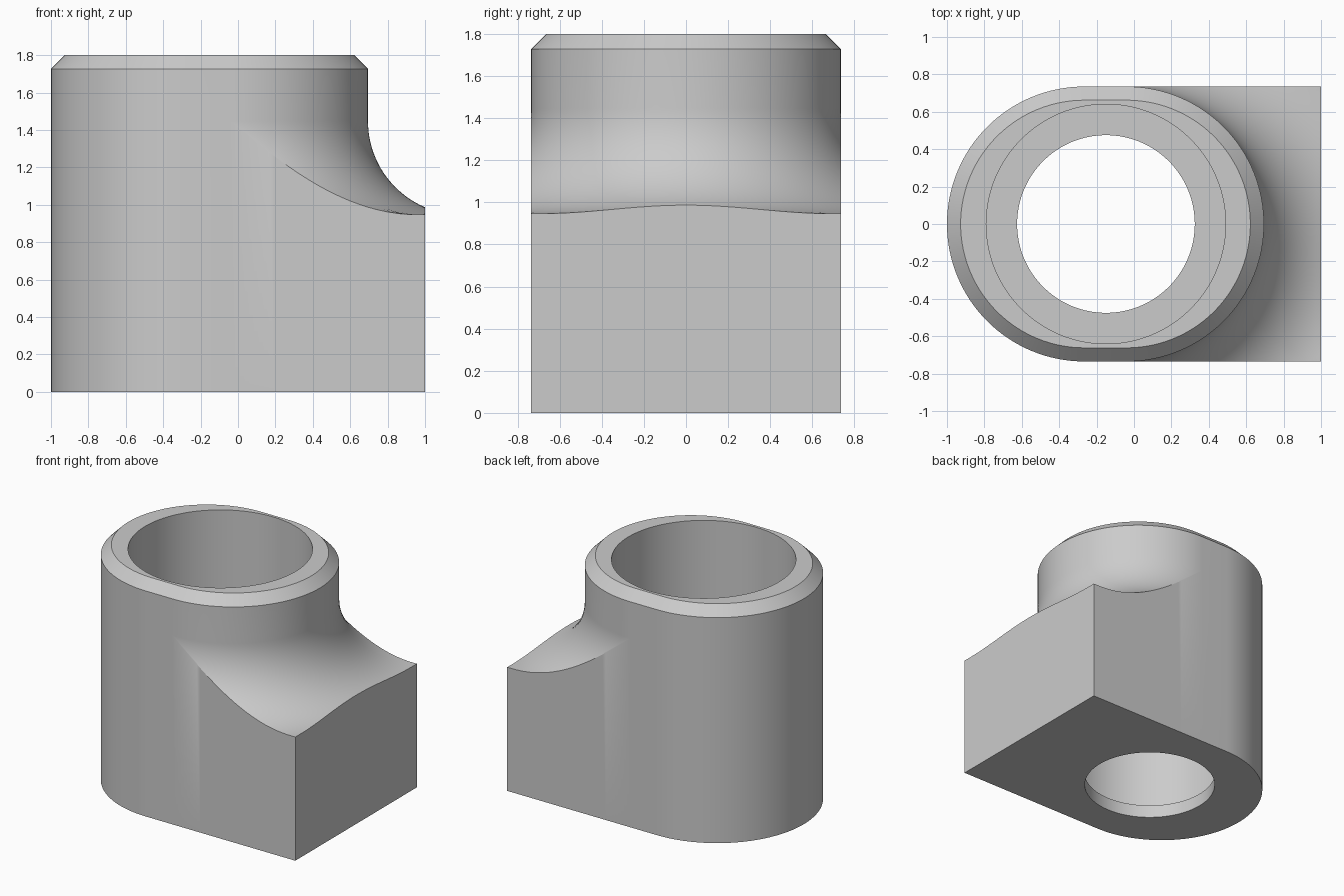
import bpy, bmesh
from math import pi, sin, cos, atan2, acos, hypot

cube = bpy.data.objects.get("Cube")
if cube:
    bpy.data.objects.remove(cube, do_unlink=True)

# Main dimensions
W = 0.735              # half width and radius of the rounded ends
HEIGHT, CHAMFER = 1.8, 0.073
LEFT_X, RIGHT_X, BORE_X = -0.265, -0.04, -0.15
BLOCK_END = 1.0
FILLET, SHELF_Z = 0.5, 0.947
BORE_R, HOLE_R, LIP_Z = 0.64, 0.475, 0.1
ARC_STEPS = 20


def spread(a, b, n):
    return [a + (b - a) * i / n for i in range(n + 1)]


def section(angle, centre, reach):
    """Closed wall section at one angle: chamfer, wall, fillet, base, stepped bore."""
    outer = [(W - CHAMFER, HEIGHT), (W, HEIGHT - CHAMFER)]
    sweep = acos(max(0.0, 1 - (reach - W) / FILLET))
    for i in range(ARC_STEPS + 1):
        t = sweep * i / ARC_STEPS
        outer.append((W + FILLET * (1 - cos(t)), SHELF_Z + FILLET * (1 - sin(t))))
    outer += [(reach, outer[-1][1]), (reach, 0)]
    inner = [(HOLE_R, 0), (HOLE_R, LIP_Z), (BORE_R, LIP_Z), (BORE_R, HEIGHT)]
    c, s = cos(angle), sin(angle)
    return ([(centre + r * c, r * s, z) for r, z in outer]
            + [(BORE_X + r * c, r * s, z) for r, z in inner])


# Sections around the square block end, with one exactly at each corner
corner = atan2(W, BLOCK_END - RIGHT_X)
angles = (spread(-pi / 2, -corner, 28) + spread(-corner, corner, 36)[1:]
          + spread(corner, pi / 2, 28)[1:])
sections = []
for a in angles:
    reach = min((BLOCK_END - RIGHT_X) / max(cos(a), 1e-6), W / max(abs(sin(a)), 1e-6))
    sections.append(section(a, RIGHT_X, max(reach, W)))
# Sections around the plain rounded end
sections += [section(a, LEFT_X, W) for a in spread(pi / 2, 3 * pi / 2, 64)]

# Bridge neighbouring sections into one closed body
bm = bmesh.new()
rings = [[bm.verts.new(p) for p in sec] for sec in sections]
for i, ring in enumerate(rings):
    following = rings[(i + 1) % len(rings)]
    for j in range(len(ring)):
        k = (j + 1) % len(ring)
        bm.faces.new((ring[j], ring[k], following[k], following[j]))
bmesh.ops.remove_doubles(bm, verts=bm.verts, dist=0.00005)
bmesh.ops.dissolve_degenerate(bm, edges=bm.edges, dist=0.00005)
bmesh.ops.recalc_face_normals(bm, faces=bm.faces)

mesh = bpy.data.meshes.new("bored_block")
bm.to_mesh(mesh)
bm.free()
body = bpy.data.objects.new("bored_block", mesh)
bpy.context.collection.objects.link(body)

# Plain grey material
grey = bpy.data.materials.new("light_grey")
grey.use_nodes = True
colour = (0.6, 0.6, 0.6, 1)
grey.diffuse_color = colour
grey.node_tree.nodes["Principled BSDF"].inputs["Base Color"].default_value = colour
mesh.materials.append(grey)

bpy.ops.object.select_all(action="DESELECT")
body.select_set(True)
bpy.context.view_layer.objects.active = body
bpy.ops.object.shade_smooth_by_angle(angle=pi / 7)
